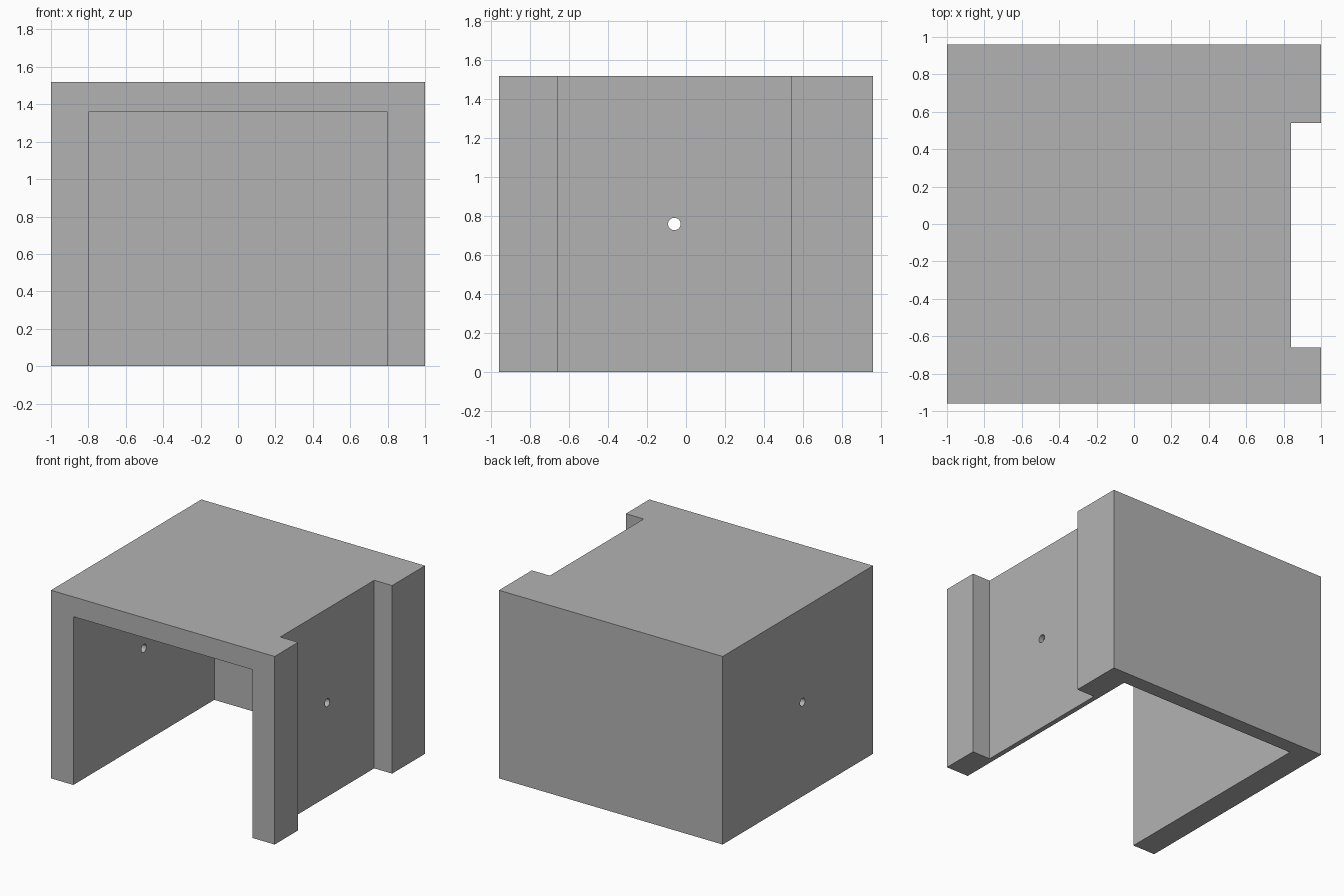
import bpy
import math

default = bpy.data.objects.get("Cube")
if default:
    bpy.data.objects.remove(default, do_unlink=True)

grey = bpy.data.materials.new("plain grey")
grey.use_nodes = True
colour = (0.45, 0.45, 0.45, 1)
grey.diffuse_color = colour
grey.node_tree.nodes["Principled BSDF"].inputs["Base Color"].default_value = colour


def box(name, low, high):
    """Axis-aligned box between two corners."""
    centre = [(a + b) / 2 for a, b in zip(low, high)]
    bpy.ops.mesh.primitive_cube_add(size=1, location=centre)
    obj = bpy.context.object
    obj.name = name
    obj.scale = [b - a for a, b in zip(low, high)]
    bpy.ops.object.transform_apply(location=True, rotation=False, scale=True)
    obj.data.materials.append(grey)
    return obj


def cut(target, cutter):
    """Subtract the cutter, then remove it."""
    mod = target.modifiers.new(cutter.name, 'BOOLEAN')
    mod.operation = 'DIFFERENCE'
    mod.solver = 'EXACT'
    mod.object = cutter
    cutter.hide_render = True
    bpy.context.view_layer.objects.active = target
    bpy.ops.object.modifier_apply(modifier=mod.name)
    bpy.data.objects.remove(cutter, do_unlink=True)


# Solid block that becomes the housing
housing = box("housing", (-1, -0.96, 0), (1, 0.96, 1.52))

# Cavity, open at the front and underneath
cut(housing, box("cavity_cutter", (-0.8, -1.2, -0.2), (0.8, 0.84, 1.36)))

# Full-height recess in the left wall
cut(housing, box("recess_cutter", (0.84, -0.66, -0.2), (1.2, 0.54, 1.8)))

# Pin hole through both side walls
bpy.ops.mesh.primitive_cylinder_add(
    vertices=32, radius=0.032, depth=3,
    location=(0, -0.06, 0.76), rotation=(0, math.pi / 2, 0))
hole = bpy.context.object
hole.name = "hole_cutter"
hole.data.materials.append(grey)
cut(housing, hole)

# Smooth the hole walls, keep the block edges sharp
bpy.ops.object.select_all(action='DESELECT')
housing.select_set(True)
bpy.context.view_layer.objects.active = housing
bpy.ops.object.shade_smooth_by_angle(angle=math.radians(30))
